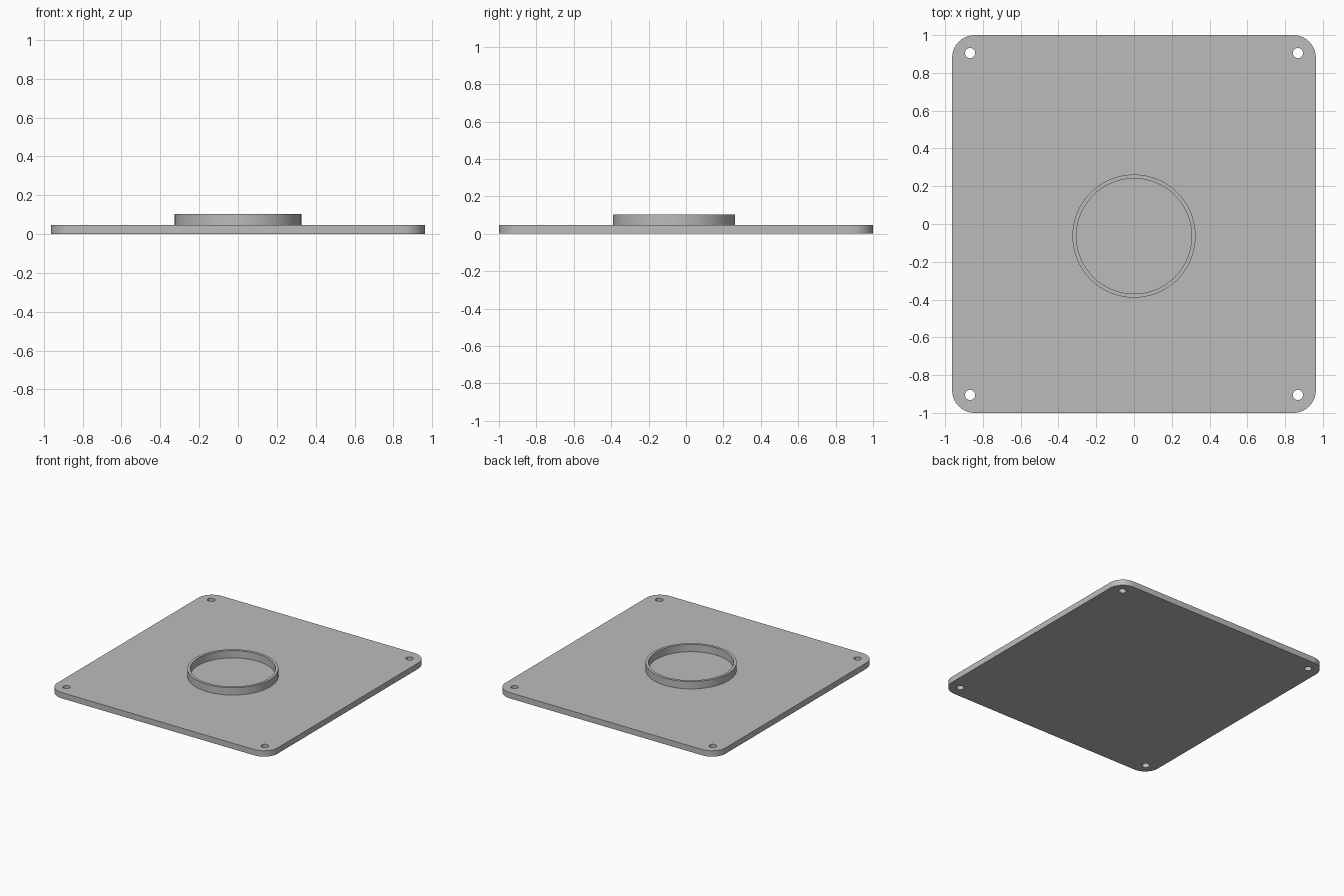
import bpy, bmesh
from math import cos, sin, pi, radians

if "Cube" in bpy.data.objects:
    bpy.data.objects.remove(bpy.data.objects["Cube"])

HALF_X, HALF_Y, THICK = 0.963, 1.0, 0.046
CORNER = 0.12
RING_Y, RING_OUT, RING_IN, RING_TOP = -0.064, 0.326, 0.305, 0.104

grey = bpy.data.materials.new("plain grey")
grey.diffuse_color = (0.5, 0.5, 0.5, 1)
grey.use_nodes = True
grey.node_tree.nodes["Principled BSDF"].inputs["Base Color"].default_value = grey.diffuse_color


def arc(cx, cy, r, start, end, n):
    return [(cx + r * cos(start + (end - start) * i / n),
             cy + r * sin(start + (end - start) * i / n)) for i in range(n + 1)]


def circle(cx, cy, r, n):
    return arc(cx, cy, r, 0, 2 * pi, n)[:-1]


def extruded(name, loops, z0, z1):
    """Fill the outline (inner loops become holes) and extrude from z0 to z1."""
    cu = bpy.data.curves.new(name + "_outline", 'CURVE')
    cu.dimensions = '2D'
    cu.fill_mode = 'BOTH'
    cu.extrude = (z1 - z0) / 2
    for pts in loops:
        sp = cu.splines.new('POLY')
        sp.points.add(len(pts) - 1)
        for p, (x, y) in zip(sp.points, pts):
            p.co = (x, y, 0, 1)
        sp.use_cyclic_u = True
    tmp = bpy.data.objects.new(name + "_outline", cu)
    bpy.context.collection.objects.link(tmp)
    bpy.context.view_layer.update()
    deps = bpy.context.evaluated_depsgraph_get()
    me = bpy.data.meshes.new_from_object(tmp.evaluated_get(deps))
    bpy.data.objects.remove(tmp)

    bm = bmesh.new()
    bm.from_mesh(me)
    bmesh.ops.remove_doubles(bm, verts=bm.verts, dist=1e-5)
    bmesh.ops.translate(bm, verts=bm.verts, vec=(0, 0, (z0 + z1) / 2))
    bmesh.ops.recalc_face_normals(bm, faces=bm.faces)
    bm.to_mesh(me)
    bm.free()
    me.name = name
    me.materials.clear()
    me.materials.append(grey)
    ob = bpy.data.objects.new(name, me)
    bpy.context.collection.objects.link(ob)
    bpy.ops.object.select_all(action='DESELECT')
    ob.select_set(True)
    bpy.context.view_layer.objects.active = ob
    bpy.ops.object.shade_smooth_by_angle(angle=radians(30))
    return ob


# Base plate: rounded rectangle with four screw holes
outline = []
for i, (sx, sy) in enumerate([(1, 1), (-1, 1), (-1, -1), (1, -1)]):
    outline += arc(sx * (HALF_X - CORNER), sy * (HALF_Y - CORNER), CORNER,
                   i * pi / 2, (i + 1) * pi / 2, 16)
holes = [circle(sx * 0.868, sy * 0.905, 0.027, 32) for sx in (-1, 1) for sy in (-1, 1)]
extruded("base_plate", [outline] + holes, 0, THICK)

# Raised locating ring, sunk very slightly into the plate
extruded("locating_ring",
         [circle(0, RING_Y, RING_OUT, 96), circle(0, RING_Y, RING_IN, 96)],
         THICK - 0.002, RING_TOP)
